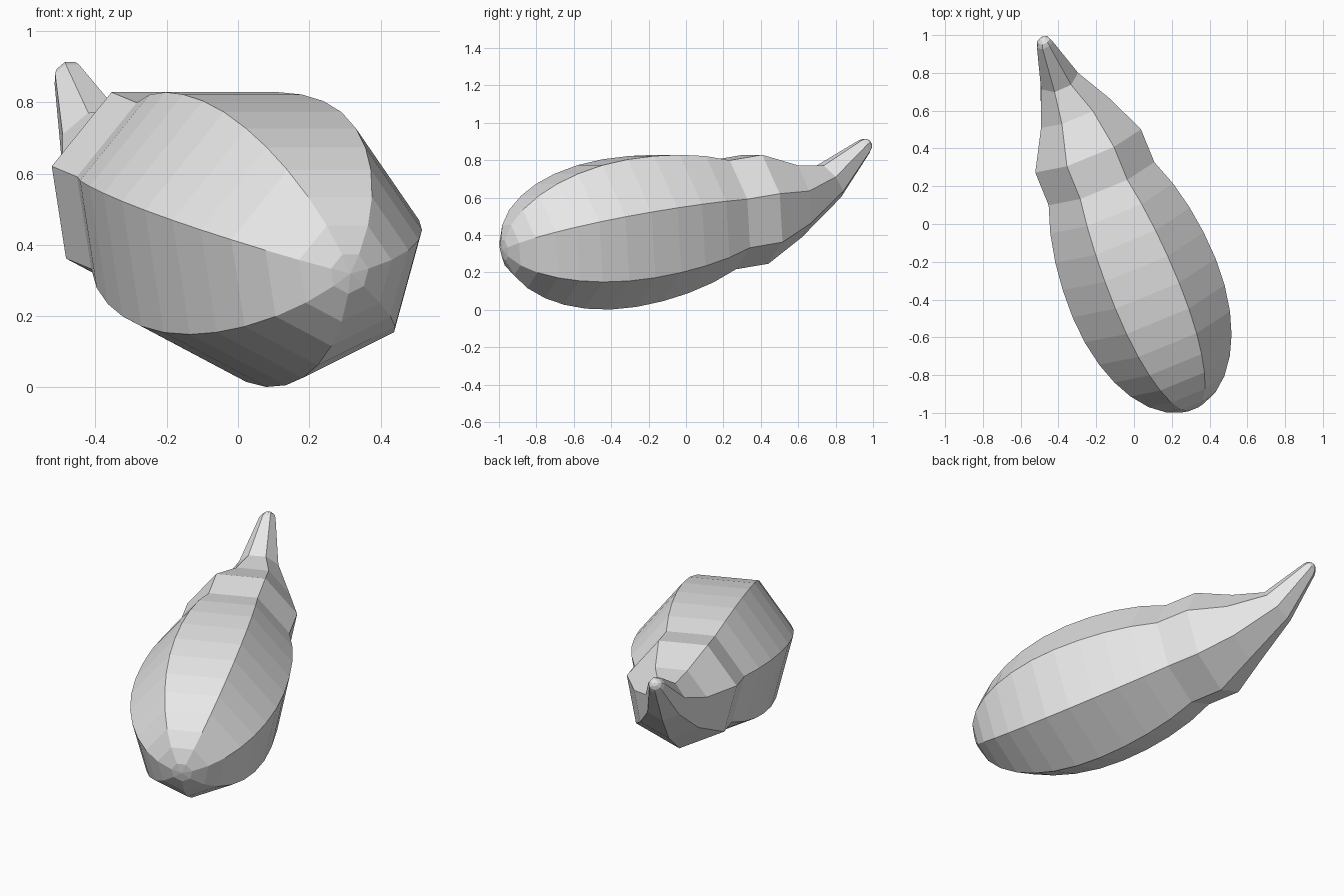
import bpy, bmesh, math
from mathutils import Vector

cube = bpy.data.objects.get("Cube")
if cube:
    bpy.data.objects.remove(cube, do_unlink=True)

SIDES = 7
AXIS = Vector((-0.374, 0.915, 0.155)).normalized()   # from blunt end to stem
NECK = Vector((-0.176, 0.223, 0.523))


def make_ring(bm, centre, direction, radius):
    """Seven-sided ring facing a direction, with one corner at the bottom."""
    d = Vector(direction).normalized()
    right = d.cross(Vector((0, 0, 1))).normalized()
    up = right.cross(d)
    verts = []
    for i in range(SIDES):
        a = math.radians(-90) + math.tau * i / SIDES
        verts.append(bm.verts.new(Vector(centre) + radius * (math.cos(a) * right + math.sin(a) * up)))
    return verts


rings = []
# Egg-shaped body: widest point ahead of the neck, shorter curve at the front
WIDEST, RADIUS, FRONT, BACK = 0.6, 0.42, 0.715, 0.89
for deg in (82, 70, 58, 46, 35, 24, 12, 0, -10, -20, -31, -42.4):
    t = math.radians(deg)
    s = WIDEST + math.sin(t) * (FRONT if deg > 0 else BACK)
    rings.append((NECK - AXIS * s, AXIS, RADIUS * math.cos(t)))

# Collar, tapering neck and upturned stem
stem_axis = (-0.33, 0.74, 0.58)
rings += [
    (NECK + AXIS * 0.19, AXIS, 0.31),
    ((-0.31, 0.59, 0.59), AXIS, 0.205),
    ((-0.40, 0.77, 0.69), stem_axis, 0.11),
    ((-0.475, 0.955, 0.873), stem_axis, 0.046),
    ((-0.479, 0.972, 0.888), stem_axis, 0.035),
    ((-0.483, 0.982, 0.896), stem_axis, 0.018),
]

bm = bmesh.new()
loops = [make_ring(bm, *r) for r in rings]
for a, b in zip(loops, loops[1:]):
    for i in range(SIDES):
        j = (i + 1) % SIDES
        bm.faces.new((a[i], a[j], b[j], b[i]))

# Pointed fans close both ends
front_tip = bm.verts.new(NECK - AXIS * (WIDEST + FRONT))
stem_tip = bm.verts.new((-0.485, 0.986, 0.899))
for i in range(SIDES):
    j = (i + 1) % SIDES
    bm.faces.new((front_tip, loops[0][j], loops[0][i]))
    bm.faces.new((stem_tip, loops[-1][i], loops[-1][j]))
bmesh.ops.recalc_face_normals(bm, faces=bm.faces)

mesh = bpy.data.meshes.new("tapered_body")
bm.to_mesh(mesh)
bm.free()
body = bpy.data.objects.new("tapered_body", mesh)
bpy.context.collection.objects.link(body)

mat = bpy.data.materials.new("light_grey")
mat.use_nodes = True
colour = (0.8, 0.8, 0.8, 1)
mat.diffuse_color = colour
mat.node_tree.nodes["Principled BSDF"].inputs["Base Color"].default_value = colour
mesh.materials.append(mat)
